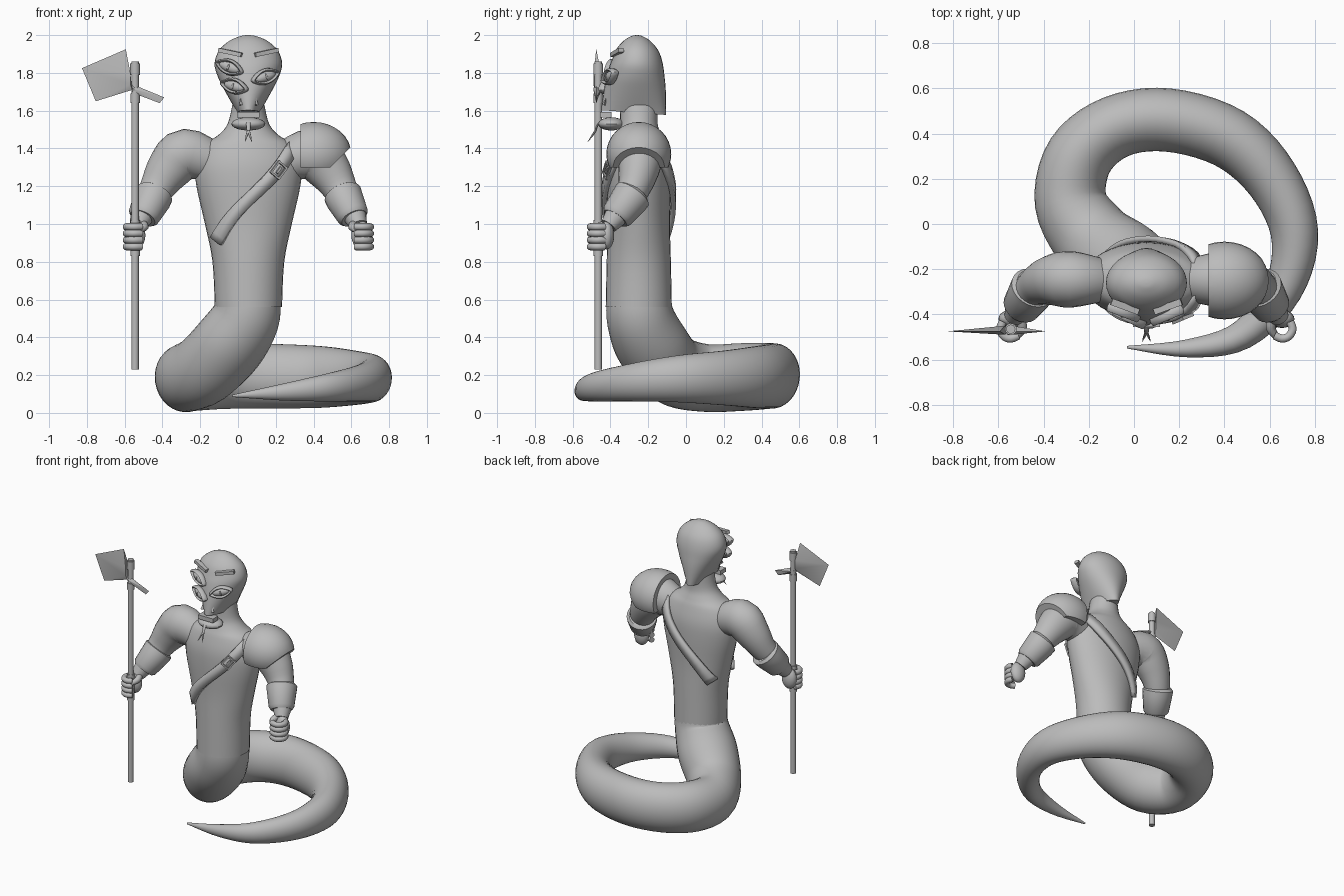
import bpy, bmesh, math
from mathutils import Vector, Matrix

cube = bpy.data.objects.get("Cube")
if cube:
    bpy.data.objects.remove(cube, do_unlink=True)

grey = bpy.data.materials.new("plain grey")
grey.use_nodes = True
grey.diffuse_color = (0.5, 0.5, 0.5, 1)
grey.node_tree.nodes["Principled BSDF"].inputs["Base Color"].default_value = (0.5, 0.5, 0.5, 1)

CX = 0.055          # centre line of the body
made = []


def add(name, bm):
    bmesh.ops.recalc_face_normals(bm, faces=bm.faces)
    mesh = bpy.data.meshes.new(name)
    bm.to_mesh(mesh)
    bm.free()
    mesh.materials.append(grey)
    ob = bpy.data.objects.new(name, mesh)
    bpy.context.collection.objects.link(ob)
    made.append(ob)
    return ob


def smooth_rows(rows, steps):
    """Catmull-Rom interpolation of any rows of numbers."""
    out = []
    for i in range(len(rows) - 1):
        a, b, c, d = rows[max(i - 1, 0)], rows[i], rows[i + 1], rows[min(i + 2, len(rows) - 1)]
        for k in range(steps):
            t = k / steps
            out.append([0.5 * (2 * q + (r - p) * t + (2 * p - 5 * q + 4 * r - s) * t * t
                               + (3 * q - p - 3 * r + s) * t ** 3) for p, q, r, s in zip(a, b, c, d)])
    return out + [list(rows[-1])]


def sweep(name, rows, normal, steps=4, sides=24):
    """Tube through rows of x, y, z, radius along normal, radius across it."""
    rows = smooth_rows(rows, steps)
    pts = [Vector(r[:3]) for r in rows]
    n = Vector(normal)
    bm = bmesh.new()
    rings = []
    for i, r in enumerate(rows):
        t = (pts[min(i + 1, len(pts) - 1)] - pts[max(i - 1, 0)]).normalized()
        n = (n - t * n.dot(t)).normalized()
        b = t.cross(n)
        angles = [math.tau * k / sides for k in range(sides)]
        rings.append([bm.verts.new(pts[i] + n * r[3] * math.cos(a) + b * r[4] * math.sin(a)) for a in angles])
    for p, q in zip(rings, rings[1:]):
        for k in range(sides):
            j = (k + 1) % sides
            bm.faces.new((p[k], p[j], q[j], q[k]))
    bm.faces.new(rings[0])
    bm.faces.new(rings[-1])
    return add(name, bm)


def rod(name, a, b, ra, rb, sides=16):
    n = (1, 0, 0) if abs(b[0] - a[0]) < abs(b[2] - a[2]) else (0, 0, 1)
    return sweep(name, [(*a, ra, ra), (*b, rb, rb)], n, 1, sides)


def ball(name, centre, size, matrix=Matrix(), segs=20):
    bm = bmesh.new()
    bmesh.ops.create_uvsphere(bm, u_segments=segs, v_segments=segs // 2, radius=1)
    bm.transform(Matrix.Translation(centre) @ matrix @ Matrix.Diagonal((*size, 1)))
    return add(name, bm)


def box(name, centre, size, matrix=Matrix()):
    bm = bmesh.new()
    bmesh.ops.create_cube(bm, size=1)
    bm.transform(Matrix.Translation(centre) @ matrix @ Matrix.Diagonal((*size, 1)))
    return add(name, bm)


def surface(rows, x, z):
    """Centre y, half depth and yaw of a lofted body at x, z."""
    for p, q in zip(rows, rows[1:]):
        if p[2] <= z <= q[2]:
            f = (z - p[2]) / (q[2] - p[2])
            y, rx, ry = (p[i] + (q[i] - p[i]) * f for i in (1, 3, 4))
            u = max(-0.95, min(0.95, (x - CX) / rx))
            w = math.sqrt(1 - u * u)
            return y, ry * w, math.atan2(u / rx, w / ry)


# Coiled tail
sweep("tail", [
    (.055, -.25, .62, .17, .17), (.04, -.24, .5, .18, .18), (-.05, -.18, .36, .19, .2),
    (-.18, -.07, .23, .19, .18), (-.28, .1, .185, .18, .16), (-.24, .3, .19, .18, .15),
    (-.08, .43, .195, .175, .14), (.15, .46, .195, .172, .14), (.42, .38, .19, .165, .135),
    (.61, .2, .185, .145, .12), (.71, -.04, .18, .125, .105), (.66, -.29, .16, .1, .085),
    (.48, -.49, .135, .075, .065), (.24, -.55, .11, .045, .04), (-.03, -.545, .09, .006, .006),
], (-.7, .6, 0), 5, 32)

# Torso with neck, and head
torso = [(CX, -.25, z, rx, ry) for z, rx, ry in (
    (.56, .178, .175), (.8, .19, .17), (1, .23, .165), (1.2, .275, .17), (1.32, .28, .165),
    (1.42, .235, .14), (1.47, .16, .12), (1.53, .11, .1), (1.63, .085, .1))]
sweep("torso", torso, (1, 0, 0), 4, 32)
head = [(CX, y, z, rx, ry) for z, y, rx, ry in (
    (1.59, -.278, .06, .172), (1.7, -.27, .122, .164), (1.78, -.265, .162, .153), (1.85, -.26, .179, .138),
    (1.92, -.26, .155, .112), (1.97, -.26, .1, .07), (1.995, -.26, .04, .028), (2, -.26, .004, .003))]
sweep("head", head, (1, 0, 0), 4, 32)


def face_frame(x, z, tilt):
    y, d, yaw = surface(head, x, z)
    return Vector((x, y - d - .012, z)), Matrix.Rotation(yaw * .7, 4, 'Z') @ Matrix.Rotation(tilt, 4, 'Y')


# Eyes: almond rim, eyeball and slit pupil
for side, x, z, tilt in (("right_upper", -.045, 1.83, .35), ("right_lower", -.02, 1.73, .25),
                         ("left", .145, 1.78, -.3)):
    spot, turn = face_frame(x, z, tilt)
    ball(side + "_eyeball", spot, (.06, .022, .026), turn)
    ball(side + "_pupil", spot + turn @ Vector((0, -.02, 0)), (.006, .006, .018), turn, 10)
    bm = bmesh.new()
    rim = []
    for k in range(24):
        a = math.tau * k / 24
        c, s = math.cos(a), math.sin(a)
        centre = Vector((.074 * c, 0, .034 * s * (1 - .5 * c * c)))
        out = Vector((c * .6, 0, s)).normalized()
        rim.append([bm.verts.new(spot + turn @ (centre + out * .009 * math.cos(b) + Vector((0, .022 * math.sin(b), 0))))
                    for b in [math.tau * m / 8 for m in range(8)]])
    for k in range(24):
        p, q = rim[k], rim[(k + 1) % 24]
        for m in range(8):
            bm.faces.new((p[m], p[(m + 1) % 8], q[(m + 1) % 8], q[m]))
    add(side + "_eye_rim", bm)

# Brows, nostrils, mouth and forked tongue
for side, s in (("right", -1), ("left", 1)):
    spot, turn = face_frame(CX + s * .095, 1.908, -s * .2)
    box(side + "_brow", spot, (.13, .03, .022), turn)
    spot, turn = face_frame(CX + s * .042, 1.645, 0)
    rod(side + "_nostril", spot + Vector((0, 0, -.015)), spot + Vector((0, .01, .02)), .012, .001, 3)
    sweep(side + "_tongue_fork", [(CX, -.475, 1.5, .006, .006), (CX + s * .008, -.495, 1.47, .006, .005),
                                  (CX + s * .018, -.52, 1.435, .001, .001)], (1, 0, 0), 3, 8)
box("upper_lip", (CX, -.425, 1.578), (.12, .06, .03))
ball("lower_jaw", (CX, -.395, 1.53), (.09, .07, .035))
sweep("tongue", [(CX, -.42, 1.54, .012, .006), (CX, -.46, 1.535, .012, .006), (CX, -.48, 1.495, .01, .005)],
      (1, 0, 0), 4, 8)

# Arms, cuffs and curled hands
for side, s in (("right", -1), ("left", 1)):
    def at(dx, y, z):
        return (CX + s * dx, y, z)

    sweep(side + "_arm", [(*at(dx, y, z), ra, rb) for dx, y, z, ra, rb in (
        (.17, -.25, 1.32, .09, .1), (.33, -.245, 1.37, .125, .135), (.42, -.25, 1.29, .11, .12),
        (.49, -.28, 1.18, .085, .09), (.55, -.35, 1.07, .07, .07), (.585, -.41, .99, .045, .045))], (0, 1, 0))
    sweep(side + "_cuff", [(*at(dx, y, z), r, r) for dx, y, z, r in (
        (.495, -.275, 1.165, .085), (.5, -.282, 1.155, .102), (.51, -.3, 1.13, .1),
        (.553, -.365, 1.045, .085), (.56, -.375, 1.03, .07))], (0, 1, 0), 1)
    ball(side + "_palm", at(.6, -.42, .94), (.055, .04, .075))
    for i in range(4):
        z = .88 + i * .035
        sweep(f"{side}_finger_{i + 1}", [
            (*at(.6 + .047 * math.sin(a), -.462 - .045 * math.cos(a), z), .019, .019)
            for a in (2.3, 1.5, .7, 0, -.8)], (0, 0, 1), 3, 10)
    sweep(side + "_thumb", [(*at(.56, -.42, 1), .022, .022), (*at(.55, -.46, .985), .022, .022),
                            (*at(.575, -.5, .965), .014, .014)], (0, 0, 1), 3, 10)

# Shoulder guard: dome cut at the body and along its lower rim
bm = bmesh.new()
bmesh.ops.create_uvsphere(bm, u_segments=32, v_segments=16, radius=1)
bm.transform(Matrix.Translation((.4, -.25, 1.37)) @ Matrix.Diagonal((.2, .172, .17, 1)))
for point, outward in (((.33, 0, 1.4), (-1, 0, 0)), ((.53, 0, 1.34), (.7, 0, -.7)), ((.4, 0, 1.3), (0, 0, -1))):
    cut = bmesh.ops.bisect_plane(bm, geom=bm.verts[:] + bm.edges[:] + bm.faces[:], plane_co=point,
                                 plane_no=outward, clear_outer=True)
    bmesh.ops.holes_fill(bm, edges=[e for e in bm.edges if e.is_boundary])
add("shoulder_guard", bm)

# Strap across chest and back, with buckle
for side, s in (("front", -1), ("back", 1)):
    bm = bmesh.new()
    pairs = []
    for k in range(17):
        t = k / 16
        x, z = .29 - .405 * t, 1.41 - .5 * t
        x += .02 * math.sin(math.tau * t)
        pair = []
        for px, pz in ((x - .026, z + .021), (x + .026, z - .021)):
            y, d, yaw = surface(torso, px, pz)
            pair.append(bm.verts.new((px, y + s * (d + .016), pz)))
        pairs.append(pair)
    for p, q in zip(pairs, pairs[1:]):
        bm.faces.new((p[0], p[1], q[1], q[0]))
    solid = add(side + "_strap", bm).modifiers.new("thickness", 'SOLIDIFY')
    solid.thickness, solid.offset = .026, 0
y, d, yaw = surface(torso, .215, 1.285)
turn = Matrix.Rotation(yaw, 4, 'Z') @ Matrix.Rotation(-.89, 4, 'Y')
spot = Vector((.215, y - d - .03, 1.285))
for s in (-1, 1):
    box("buckle_bar", spot + turn @ Vector((s * .036, 0, 0)), (.01, .02, .065), turn)
    box("buckle_side", spot + turn @ Vector((0, 0, s * .028)), (.08, .02, .01), turn)
box("buckle_pin", spot, (.04, .02, .012), turn)

# Axe: pole, collars, ridged blade and rear spike
PX, PY = -.545, -.465
for name, low, high, r in (("pole", .23, 1.86, .02), ("top_collar", 1.79, 1.85, .026),
                           ("lower_collar", 1.64, 1.69, .025), ("grip", .83, 1.02, .025)):
    rod(name, (PX, PY, low), (PX, PY, high), r, r)
for name, outline, ridge in (
        ("axe_blade", ((-.826, 1.825), (-.594, 1.925), (-.56, 1.71), (-.753, 1.65)), ((-.57, 1.8), (-.57, 1.74))),
        ("axe_spike", ((-.56, 1.74), (-.39, 1.67), (-.415, 1.64), (-.56, 1.695)), ((-.56, 1.72), (-.54, 1.71)))):
    bm = bmesh.new()
    for x, z in outline:
        bm.verts.new((x, PY - .01, z))
    for x, z in ridge:
        for s in (-1, 1):
            bm.verts.new((x, PY - .005 + s * .02, z))
    bmesh.ops.convex_hull(bm, input=bm.verts)
    add(name, bm)

# Smooth shading with crisp edges
bpy.ops.object.select_all(action='DESELECT')
for ob in made:
    ob.select_set(True)
bpy.context.view_layer.objects.active = made[0]
bpy.ops.object.shade_smooth_by_angle(angle=math.radians(40))
